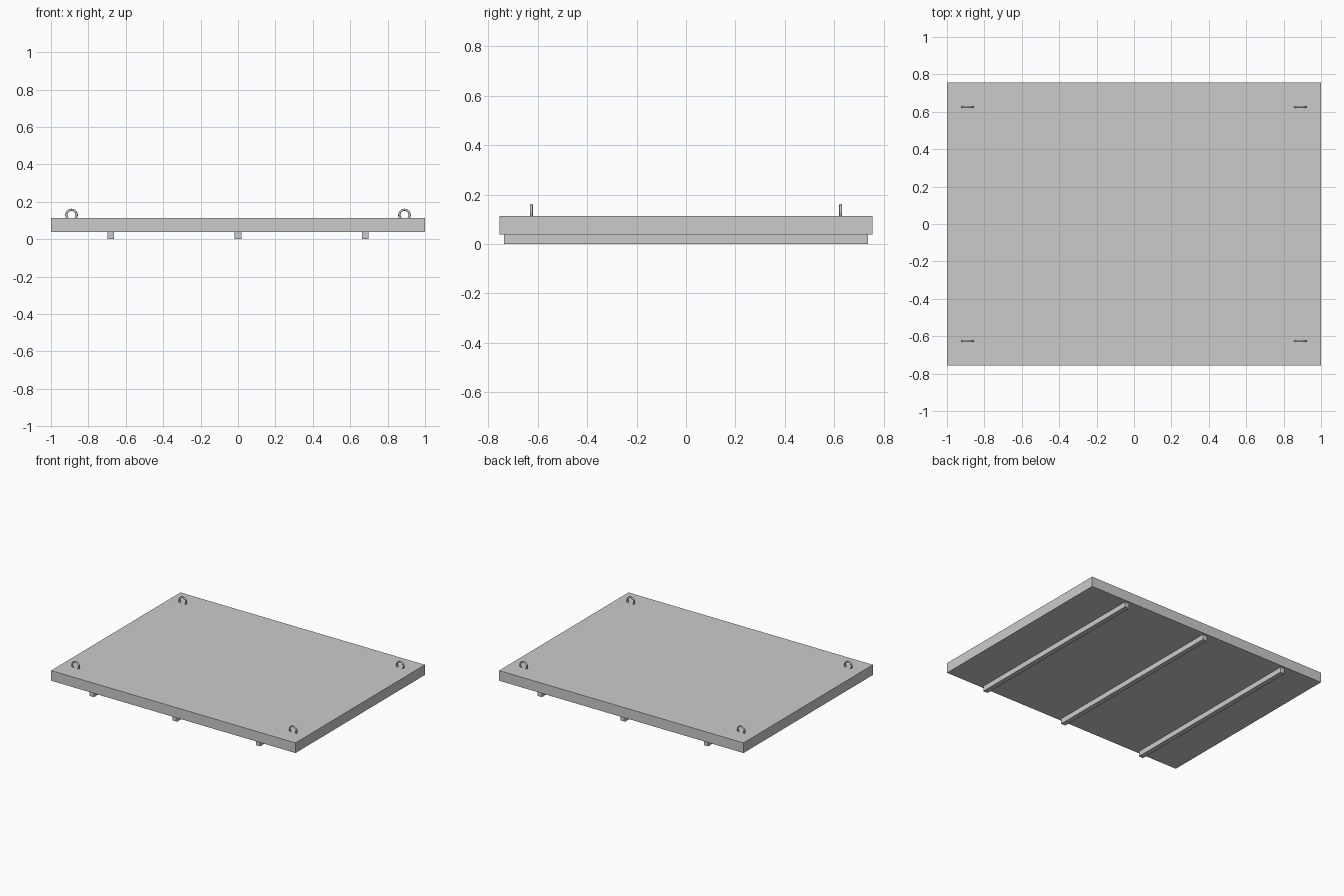
import bpy
from math import radians

if "Cube" in bpy.data.objects:
    bpy.data.objects.remove(bpy.data.objects["Cube"])


def box(name, x, y, z0, z1, sx, sy):
    bpy.ops.mesh.primitive_cube_add(size=1, location=(x, y, (z0 + z1) / 2))
    ob = bpy.context.object
    ob.name = name
    ob.dimensions = (sx, sy, z1 - z0)
    bpy.ops.object.transform_apply(location=False, rotation=False, scale=True)
    return ob


# Main slab
box("slab", 0, 0, 0.038, 0.113, 2.0, 1.512)

# Three bearers under the slab
for i, x in enumerate((-0.68, 0, 0.68)):
    box(f"bearer_{i + 1}", x, 0, 0, 0.038, 0.036, 1.476)

# Upright lifting rings at the corners, partly sunk into the slab
for sx, side in ((-1, "left"), (1, "right")):
    for sy, end in ((-1, "front"), (1, "back")):
        bpy.ops.mesh.primitive_torus_add(
            major_segments=24, minor_segments=8,
            major_radius=0.028, minor_radius=0.006,
            location=(sx * 0.89, sy * 0.626, 0.129),
            rotation=(radians(90), 0, 0))
        bpy.context.object.name = f"lifting_ring_{end}_{side}"
        bpy.ops.object.shade_smooth_by_angle(angle=radians(50))
